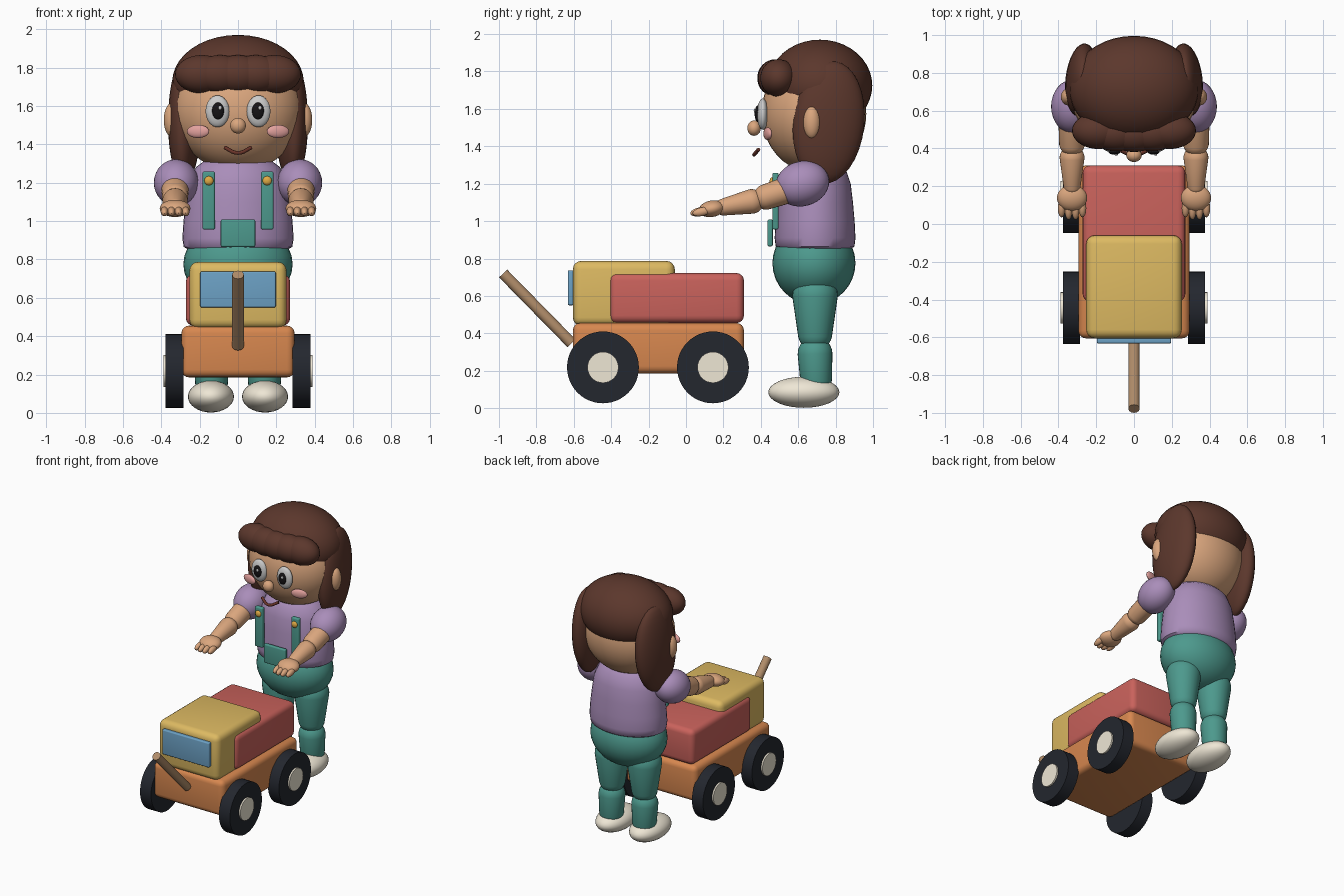
import bpy, bmesh, math
from mathutils import Vector, Matrix, Euler

if "Cube" in bpy.data.objects:
    bpy.data.objects.remove(bpy.data.objects["Cube"])


def material(name, r, g, b):
    m = bpy.data.materials.new(name)
    m.diffuse_color = tuple((c / 255) ** 2.2 for c in (r, g, b)) + (1,)
    m.use_nodes = True
    m.node_tree.nodes["Principled BSDF"].inputs["Base Color"].default_value = m.diffuse_color
    return m


SKIN = material("skin", 218, 165, 125)
HAIR = material("hair", 92, 58, 48)
SHIRT = material("shirt", 168, 140, 184)
TEAL = material("overalls", 78, 152, 140)
CREAM = material("cream", 238, 230, 212)
ORANGE = material("orange", 214, 134, 80)
RED = material("red", 200, 98, 92)
YELLOW = material("yellow", 220, 184, 98)
BLUE = material("glass", 108, 160, 196)
RUBBER = material("rubber", 40, 43, 50)
WOOD = material("wood", 176, 140, 106)
WHITE = material("white", 245, 245, 242)
BLACK = material("black", 28, 26, 28)
PINK = material("blush", 226, 160, 156)
GOLD = material("brass", 224, 170, 70)
LIP = material("lip", 105, 55, 45)


def finish(bm, name, mat, angle=40):
    mesh = bpy.data.meshes.new(name)
    bm.to_mesh(mesh)
    bm.free()
    ob = bpy.data.objects.new(name, mesh)
    bpy.context.collection.objects.link(ob)
    mesh.materials.append(mat)
    bpy.ops.object.select_all(action='DESELECT')
    ob.select_set(True)
    bpy.context.view_layer.objects.active = ob
    bpy.ops.object.shade_smooth_by_angle(angle=math.radians(angle))
    return ob


def ball(name, loc, size, mat, rot=(0, 0, 0), seg=32):
    bm = bmesh.new()
    bmesh.ops.create_uvsphere(bm, u_segments=seg, v_segments=seg // 2, radius=1)
    rot = Euler([math.radians(a) for a in rot])
    bm.transform(Matrix.LocRotScale(Vector(loc), rot, Vector(size)))
    return finish(bm, name, mat)


def box(name, lo, hi, mat, bevel=0.035):
    lo, hi = Vector(lo), Vector(hi)
    bm = bmesh.new()
    bmesh.ops.create_cube(bm, size=1)
    bm.transform(Matrix.LocRotScale((lo + hi) / 2, None, hi - lo))
    bmesh.ops.bevel(bm, geom=bm.edges[:], offset=bevel, segments=4, profile=0.5, affect='EDGES')
    return finish(bm, name, mat)


def rod(name, a, b, r, mat, seg=40):
    a, b = Vector(a), Vector(b)
    bm = bmesh.new()
    bmesh.ops.create_cone(bm, cap_ends=True, segments=seg, radius1=r, radius2=r, depth=(b - a).length)
    bm.transform(Matrix.LocRotScale((a + b) / 2, (b - a).to_track_quat('Z', 'Y'), None))
    return finish(bm, name, mat)


def limb(name, a, b, ra, rb, mat):
    # tapered capsule: sphere halves pulled apart
    a, b = Vector(a), Vector(b)
    bm = bmesh.new()
    bmesh.ops.create_uvsphere(bm, u_segments=28, v_segments=16, radius=1)
    length = (b - a).length
    for v in bm.verts:
        top = v.co.z > 0.01
        v.co *= rb if top else ra
        v.co.z += length if top else 0
    bm.transform(Matrix.LocRotScale(a, (b - a).to_track_quat('Z', 'Y'), None))
    return finish(bm, name, mat)


def lathe(name, profile, loc, depth, mat):
    bm = bmesh.new()
    vs = [bm.verts.new((x, 0, z)) for x, z in profile]
    edges = [bm.edges.new(p) for p in zip(vs, vs[1:])]
    bmesh.ops.spin(bm, geom=vs + edges, cent=(0, 0, 0), axis=(0, 0, 1), angle=math.tau, steps=40)
    bmesh.ops.remove_doubles(bm, verts=bm.verts[:], dist=1e-4)
    bm.transform(Matrix.LocRotScale(Vector(loc), None, Vector((1, depth, 1))))
    bmesh.ops.recalc_face_normals(bm, faces=bm.faces[:])
    return finish(bm, name, mat, 50)


# cart
box("cart_base", (-0.295, -0.605, 0.185), (0.295, 0.31, 0.455), ORANGE, 0.04)
box("cart_bed", (-0.272, -0.41, 0.455), (0.272, 0.31, 0.722), RED, 0.04)
box("cart_cab", (-0.253, -0.605, 0.44), (0.253, -0.06, 0.787), YELLOW, 0.045)
box("windscreen", (-0.197, -0.632, 0.55), (0.197, -0.6, 0.737), BLUE, 0.008)
rod("pull_handle", (0, -0.978, 0.72), (0, -0.612, 0.347), 0.03, WOOD, 24)
for s in (-1, 1):
    for y in (-0.444, 0.144):
        rod("wheel", (s * 0.285, y, 0.218), (s * 0.377, y, 0.218), 0.192, RUBBER, 48)
        rod("wheel_hub", (s * 0.33, y, 0.218), (s * 0.389, y, 0.218), 0.083, CREAM, 32)

# torso and overalls
lathe("torso", [(0, 0.84), (0.24, 0.84), (0.283, 0.865), (0.29, 0.91), (0.284, 1.0), (0.272, 1.1),
                (0.256, 1.2), (0.22, 1.28), (0.14, 1.34), (0, 1.36)], (0, 0.69, 0), 0.745, SHIRT)
ball("trousers", (0, 0.684, 0.775), (0.285, 0.222, 0.222), TEAL)
box("bib", (-0.09, 0.435, 0.865), (0.09, 0.464, 1.008), TEAL, 0.009)

# head and face
ball("head", (0, 0.684, 1.575), (0.337, 0.28, 0.315), SKIN, seg=40)
ball("hair_cap", (0, 0.716, 1.725), (0.343, 0.28, 0.245), HAIR, seg=40)
ball("nose", (0, 0.364, 1.497), (0.041, 0.036, 0.041), SKIN)
for i in range(-2, 3):
    ball("fringe_curl", (i * 0.094, 0.478 + 0.004 * i * i, 1.765), (0.14, 0.097, 0.1), HAIR)

# mouth
curve = bpy.data.curves.new("mouth", 'CURVE')
curve.dimensions = '3D'
curve.bevel_depth = 0.01
curve.bevel_resolution = 3
curve.use_fill_caps = True
line = curve.splines.new('BEZIER')
line.bezier_points.add(2)
for p, co in zip(line.bezier_points, [(-0.07, 0.388, 1.383), (0, 0.364, 1.355), (0.07, 0.388, 1.383)]):
    p.co = co
    p.handle_left_type = p.handle_right_type = 'AUTO'
curve.materials.append(LIP)
bpy.context.collection.objects.link(bpy.data.objects.new("mouth", curve))

for s in (-1, 1):
    # facial features and side hair
    ball("eye", (s * 0.107, 0.41, 1.572), (0.062, 0.03, 0.083), WHITE)
    ball("pupil", (s * 0.104, 0.383, 1.574), (0.031, 0.016, 0.044), BLACK)
    ball("eye_glint", (s * 0.104 + 0.01, 0.368, 1.59), (0.009, 0.006, 0.011), WHITE, seg=16)
    ball("cheek", (s * 0.208, 0.437, 1.467), (0.06, 0.018, 0.034), PINK, (0, 0, s * 15))
    ball("ear", (s * 0.345, 0.673, 1.527), (0.042, 0.046, 0.087), SKIN)
    ball("side_hair", (s * 0.278, 0.763, 1.527), (0.085, 0.192, 0.328), HAIR, (-6, 0, s * 6))

    # straps and buttons
    xs = sorted((s * 0.12, s * 0.185))
    box("strap", (xs[0], 0.462, 0.955), (xs[1], 0.495, 1.258), TEAL, 0.01)
    ball("button", (s * 0.152, 0.46, 1.21), (0.024, 0.014, 0.024), GOLD, seg=20)

    # arms and hands
    x = s * 0.328
    ball("sleeve", (s * 0.322, 0.622, 1.2), (0.117, 0.145, 0.12), SHIRT, (15, 0, 0))
    limb("upper_arm", (x, 0.6, 1.185), (x, 0.43, 1.13), 0.074, 0.069, SKIN)
    limb("forearm", (x, 0.35, 1.105), (x, 0.2, 1.075), 0.066, 0.045, SKIN)
    ball("palm", (x, 0.138, 1.066), (0.08, 0.07, 0.044), SKIN, (10, 0, 0))
    for i in range(4):
        fx = x + (i - 1.5) * 0.037
        tip = 0.022 + 0.012 * (i in (0, 3))
        ball("finger", (fx, tip + 0.05, 1.05), (0.02, 0.05, 0.023), SKIN, (12, 0, 0), 20)

    # legs and shoes
    limb("thigh", (s * 0.135, 0.69, 0.60), (s * 0.135, 0.69, 0.40), 0.122, 0.092, TEAL)
    limb("shin", (s * 0.138, 0.69, 0.29), (s * 0.138, 0.695, 0.16), 0.093, 0.086, TEAL)
    ball("shoe", (s * 0.141, 0.63, 0.085), (0.12, 0.19, 0.083), CREAM)
